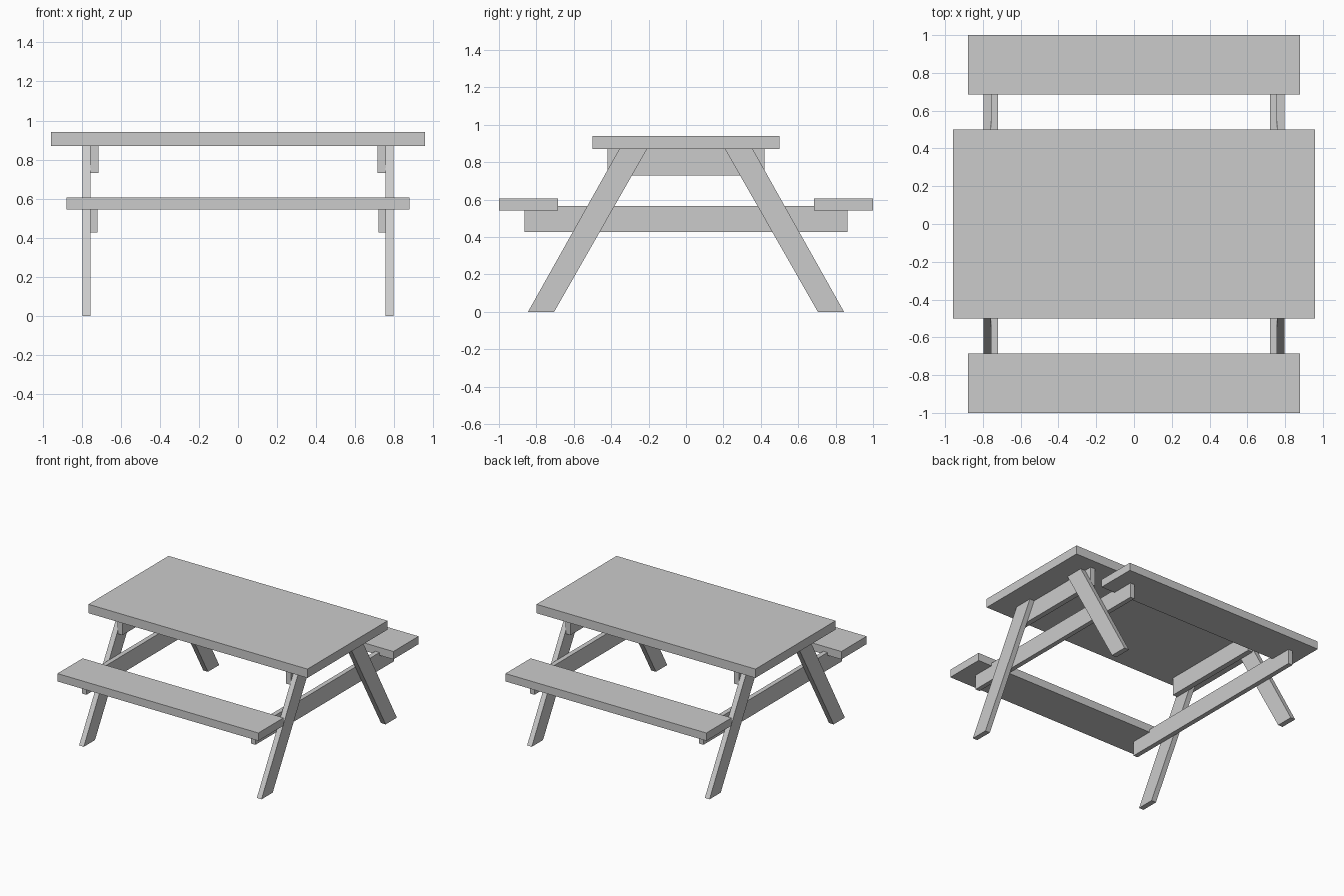
import bpy

if "Cube" in bpy.data.objects:
    bpy.data.objects.remove(bpy.data.objects["Cube"])


def prism(name, profile, x0, x1):
    """Extrude a counter-clockwise (y, z) profile from x0 to x1."""
    n = len(profile)
    verts = [(x, y, z) for x in (x0, x1) for y, z in profile]
    faces = [tuple(reversed(range(n))), tuple(range(n, 2 * n))]
    faces += [(i, (i + 1) % n, n + (i + 1) % n, n + i) for i in range(n)]
    mesh = bpy.data.meshes.new(name)
    mesh.from_pydata(verts, [], faces)
    obj = bpy.data.objects.new(name, mesh)
    bpy.context.collection.objects.link(obj)
    return obj


def board(name, x0, x1, y0, y1, z0, z1):
    return prism(name, [(y0, z0), (y1, z0), (y1, z1), (y0, z1)], x0, x1)


def mirror(obj, x=False, y=False):
    mod = obj.modifiers.new("Mirror", 'MIRROR')
    mod.use_axis = (x, y, False)
    mod.use_mirror_merge = False


# Table top
board("table_top", -0.957, 0.957, -0.5, 0.5, 0.87, 0.94)

# Bench seats, front and back
mirror(board("bench_seats", -0.878, 0.878, 0.685, 1.0, 0.543, 0.605), y=True)

# Four slanted legs, cut level at floor and table top
leg = [(0.705, 0.0), (0.845, 0.0), (0.357, 0.87), (0.209, 0.87)]
mirror(prism("legs", leg, 0.756, 0.797), x=True, y=True)

# Cross braces on the inner side of the legs
mirror(board("table_braces", 0.715, 0.757, -0.42, 0.42, 0.73, 0.87), x=True)
mirror(board("bench_braces", 0.72, 0.757, -0.863, 0.863, 0.427, 0.565), x=True)
